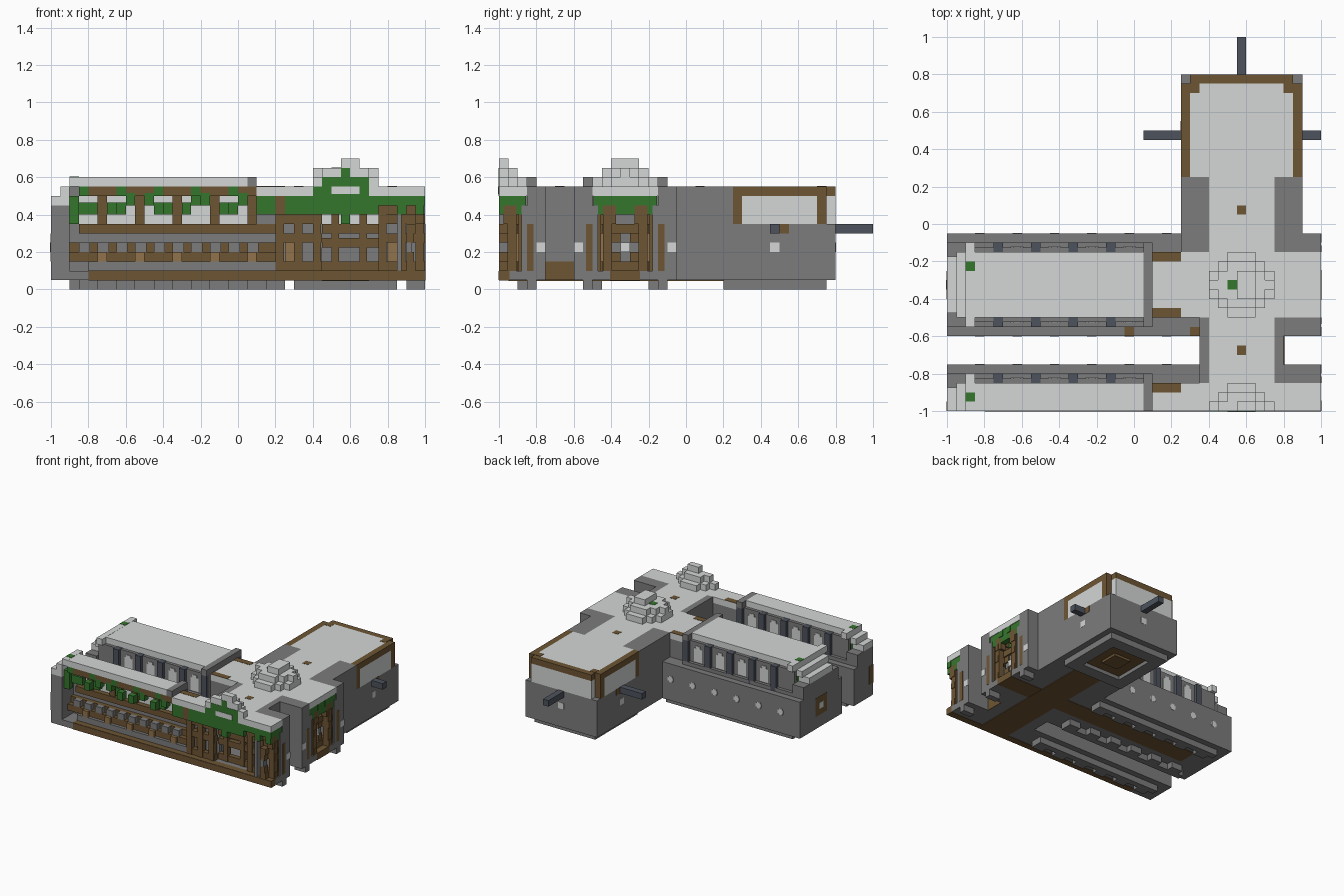
import bpy
import bmesh
import random
from mathutils import Matrix, Vector

random.seed(4)
UNIT = 0.05  # one block
FRONT_CUT = -20

cube = bpy.data.objects.get("Cube")
if cube:
    bpy.data.objects.remove(cube)


def material(name, colour):
    mat = bpy.data.materials.new(name)
    mat.use_nodes = True
    rgba = (*colour, 1)
    mat.diffuse_color = rgba
    mat.node_tree.nodes["Principled BSDF"].inputs["Base Color"].default_value = rgba
    return mat


LIGHT = material("pale stone", (.66, .68, .67))
GREY = material("grey stone", (.2, .2, .2))
BROWN = material("dark wood", (.155, .092, .034))
TAN = material("light wood", (.28, .17, .07))
SLATE = material("slate", (.075, .088, .11))
GREEN = material("leaf green", (.036, .18, .026))

parts = {}


def box(name, mat, x, y, z, cut=True):
    """Add a block, in block units, to the named part."""
    y = tuple(sorted(y))
    if cut:
        y = (max(y[0], FRONT_CUT), y[1])
    if y[1] > y[0]:
        parts.setdefault((name, mat), []).append((x, y, z))


def pair(name, mat, x, centre, span, z):
    """Add blocks mirrored about the centre line of a wing."""
    for side in (-1, 1):
        box(name, mat, x, (centre + side * span[0], centre + side * span[1]), z)


def across(name, mat, x, centre, half, z):
    box(name, mat, x, (centre - half, centre + half), z)


def disc(name, mat, x, centre, rows, z):
    """Stepped round layer, given half widths from its middle row outwards."""
    for row, half in enumerate(rows):
        for side in {-row, row}:
            across(name, mat, (x - half, x + half), centre + side, .5, z)


def wing(tag, c):
    # Floor, lower aisle walls and footings
    across(tag + "_floor", GREY, (-18, 20), c, 3.5, (1, 2))
    across(tag + "_floor_strip", BROWN, (-16, 20.04), c, 1.6, (.95, 2.05))
    pair(tag + "_aisle", GREY, (-18, 7), c, (3.5, 5.5), (1, 7))
    pair(tag + "_east_wall", GREY, (15, 20), c, (3.5, 5.5), (1, 11))
    for x in ((-18, 5), (18, 20)):
        pair(tag + "_footing", GREY, x, c, (3.5, 4.5), (0, 1))
    for x in range(-17, 4, 4):
        pair(tag + "_footing", GREY, (x, x + 2), c, (2.5, 3.5), (0, 1))
        pair(tag + "_porthole", LIGHT, (x + .2, x + .8), c, (5.5, 5.54), (4, 5))
        pair(tag + "_porthole", LIGHT, (x, x + 1), c, (5.5, 5.53), (4.2, 4.8))
    # Clerestory with slate posts and tall windows
    pair(tag + "_clerestory", GREY, (-18, 2), c, (3.5, 4), (7, 11))
    pair(tag + "_sill", GREY, (-18, 2), c, (4, 4.5), (7, 7.6))
    pair(tag + "_inner_lining", LIGHT, (-17, 2), c, (3.4, 3.5), (7, 10))
    for x in range(-15, 2, 4):
        pair(tag + "_slate_post", SLATE, (x, x + 1), c, (3.5, 4.5), (7, 11.05))
        pair(tag + "_inner_post", BROWN, (x, x + 1), c, (2.8, 3.4), (6, 11))
        if x < 1:
            pair(tag + "_window", LIGHT, (x + 1.8, x + 3.2), c, (4, 4.1), (7.8, 10))
            pair(tag + "_window", LIGHT, (x + 2.1, x + 2.9), c, (4, 4.1), (10, 10.4))
    across(tag + "_nave_roof", LIGHT, (-18, 1), c, 3.5, (11, 12))
    across(tag + "_gable_rib", GREY, (1, 2), c, 4.5, (11, 12))
    # Lower choir and crossing roof
    pair(tag + "_choir_wall", GREY, (2, 7), c, (2.5, 3.5), (7, 10))
    across(tag + "_choir_roof", LIGHT, (2, 20), c, 3.5, (10, 11))
    pair(tag + "_roof_beam", BROWN, (2, 5), c, (2.5, 3.5), (11, 11.04))
    # West front with stepped gable
    across(tag + "_west_front", GREY, (-20, -18), c, 5.5, (1, 7))
    across(tag + "_west_front", GREY, (-20, -18), c, 4.5, (7, 9))
    for step in range(2):
        across(tag + "_gable_step", LIGHT, (-20 + step, -18), c, 3 + step * .5, (9 + step, 10 + step))
    across(tag + "_gable_step", LIGHT, (-18, -17), c, 4.5, (11, 12.02))
    box(tag + "_roof_moss", GREEN, (-18, -17), (c + 1.5, c + 2.5), (12, 12.06))
    across(tag + "_rose_frame", BROWN, (-20.04, -20), c, 1.5, (3, 6))
    across(tag + "_rose_glass", LIGHT, (-20.08, -20.04), c, .5, (4, 5))
    # Stepped dome over the crossing
    disc(tag + "_dome", LIGHT, 11.5, c, (3.5, 3.5, 2.5, 1.5), (11, 12))
    disc(tag + "_dome", LIGHT, 11.5, c, (3.5, 2.5, 1.5), (12, 13))
    disc(tag + "_dome", LIGHT, 12, c, (1, 1), (13, 14))
    # Stepped seating inside the nave
    pair(tag + "_step", GREY, (-16, 4), c, (1.5, 3.5), (2, 3))
    pair(tag + "_bench", BROWN, (-18, 4), c, (2, 3.5), (3, 4))
    pair(tag + "_bench_back", BROWN, (-18, 4), c, (2.8, 3.5), (4, 5))
    pair(tag + "_rail", BROWN, (-17, 4), c, (2.6, 3.5), (6, 7))
    for x in range(-17, 3, 2):
        pair(tag + "_seat", GREY, (x, x + 1.2), c, (2, 2.8), (4, 5))
    for x in range(-15, 4, 4):
        pair(tag + "_stool", TAN, (x, x + 1), c, (1.5, 2), (3, 4))
    # Timber lattice either side of the crossing
    for start, end in ((4, 9), (15, 20)):
        for z in (2, 5, 7):
            pair(tag + "_lattice", BROWN, (start, end), c, (1.5, 2.3), (z, z + 1))
        for x in (start, start + 2, end - 1):
            pair(tag + "_lattice", BROWN, (x, x + .9), c, (1.4, 2.4), (2, 9))
        pair(tag + "_lattice_door", TAN, (start + 1, start + 2), c, (2.4, 2.9), (3, 6))
        pair(tag + "_screen", GREY, (start, end), c, (2.9, 3.5), (2, 9))
    for z in (2, 4.5, 6):
        pair(tag + "_crossing_rail", BROWN, (9, 15), c, (2.5, 3.3), (z, z + 1))
    for x in (10, 13):
        pair(tag + "_crossing_post", BROWN, (x, x + .8), c, (2.4, 3.2), (2, 8))
    # East end trellis with a small rose
    across(tag + "_east_screen", GREY, (17, 17.5), c, 1.4, (2, 8))
    for z in (2, 6):
        across(tag + "_east_trellis", BROWN, (18, 19), c, 2.5, (z, z + 1))
    for z in (3, 5):
        pair(tag + "_east_rose", BROWN, (18, 18.8), c, (.5, 1.5), (z, z + 1))
    across(tag + "_east_rose_wall", GREY, (18, 18.6), c, 1.5, (3, 6))
    across(tag + "_east_rose_glass", LIGHT, (18.6, 18.9), c, .5, (4, 5))
    pair(tag + "_east_post", BROWN, (19, 19.8), c, (2.6, 3.5), (2, 8))
    pair(tag + "_east_jamb", BROWN, (20, 20.04), c, (3.5, 4.2), (2, 7))
    across(tag + "_east_leaves", GREEN, (19, 19.9), c, 3.4, (9, 10))
    across(tag + "_east_leaves", GREEN, (19, 19.9), c, 1, (8, 9))
    pair(tag + "_east_leaves", GREEN, (19, 19.9), c, (2, 3), (8, 9))
    pair(tag + "_east_bracket", BROWN, (19, 19.9), c, (1, 2), (7, 9))
    # Hanging greenery and rafters
    pair(tag + "_west_vine", GREEN, (-18, -17), c, (1, 2), (7, 10))
    for x in range(-17, 2):
        low = random.choice((8, 8, 9, 9))
        near = random.choice((.5, 1.5))
        if x % 4 != 1:
            pair(tag + "_garland", GREEN, (x, x + 1), c, (near, near + 1), (low, low + 1.3))
        pair(tag + "_rafter", GREEN if x % 4 == 3 else BROWN, (x, x + 1), c, (.5, 2.5), (10, 11))
    for x in range(2, 20):
        if x == 4:
            pair(tag + "_choir_post", BROWN, (x, x + 1), c, (.5, 1.3), (8, 10))
        elif x < 8 or x > 14:
            low = 8 if x < 8 or x == 17 else 9
            pair(tag + "_garland", GREEN, (x, x + 1), c, (.5, 1.3), (low, 10))
    pair(tag + "_crossing_arch", GREEN, (8, 15), c, (.5, 1.4), (8, 10))
    pair(tag + "_crossing_arch", GREEN, (11, 12), c, (.5, 1.4), (7, 8))
    pair(tag + "_east_beam", BROWN, (14, 19), c, (1.3, 2.3), (8, 9))


wing("front_wing", -20.5)
wing("middle_wing", -6.5)

# Painted leaves and floor edge where the front is cut open
face = (FRONT_CUT - .05, FRONT_CUT)
box("front_floor_edge", BROWN, (-16, 20), face, (1, 2), False)
for x, z in (((8, 14), (10, 11)), ((9, 14), (11, 12)), ((11, 12), (12, 13))):
    box("dome_leaves", GREEN, x, face, z, False)
box("dome_arch", LIGHT, (10, 13), (FRONT_CUT - .1, FRONT_CUT - .05), (10.2, 11), False)
box("middle_dome_moss", GREEN, (10, 11), (-7, -6), (13, 13.04))

# Link between the two wings
link = (-17, -10)
for x in (7, 15):
    box("link_wall", GREY, (x, x + 1), link, (1, 11))
box("link_floor", GREY, (8, 15), link, (1, 2))
box("link_roof", LIGHT, (8, 15), link, (10, 11))
box("link_plinth", BROWN, (16, 16.1), (-15, -12), (1, 3))
for y in (-14, 1):
    box("roof_hatch", BROWN, (11, 12), (y, y + 1), (11, 11.04))
for x in (-1, 6):
    box("aisle_hatch", BROWN, (x, x + 1), (-12, -11), (7, 7.04))

# Back wing: stone base and passage
box("back_base", GREY, (5, 18), (-3, 16), (1, 7))
box("passage_roof", LIGHT, (8, 15), (-3, 5), (7, 11))
for x in (5, 15):
    box("passage_side", GREY, (x, x + 3), (-3, 5), (7, 11))

# Pale upper hall
box("hall", LIGHT, (6, 17), (5, 15), (7, 11))
box("hall_back", LIGHT, (6, 17), (15, 16), (7, 10))
box("hall_back_rail", BROWN, (6, 17), (15, 16), (10, 11))
for x, inner in ((5, 6), (17, 16)):
    box("hall_side", LIGHT, (x, x + 1), (6, 14), (7, 10))
    box("hall_side_rail", BROWN, (x, x + 1), (5, 15), (10, 11))
    box("hall_corner", BROWN, (inner, inner + 1), (14, 15), (11, 11.04))
    for y in (5, 14):
        box("hall_post", BROWN, (x, x + 1), (y, y + 1), (7, 10))

# Slate beams and small openings on the outside of the base
box("left_beam", SLATE, (18, 20), (9, 10), (6, 7))
box("right_beam", SLATE, (1, 5), (9, 10), (6, 7))
box("back_beam", SLATE, (11, 12), (16, 20), (6, 7))
for x in (4.96, 18):
    box("base_hatch", BROWN, (x, x + .04), (10, 11), (6, 7))
    box("base_porthole", LIGHT, (x, x + .04), (9, 10), (4, 5))
box("back_porthole", LIGHT, (11, 12), (16, 16.04), (4, 5))
for y in (-16, -12, -2):
    box("east_porthole", LIGHT, (20, 20.04), (y, y + 1), (4, 5))

# Footing frame and timber underside
for x in (6, 15):
    box("footing_frame", GREY, (x, x + 2), (4, 15), (0, 1))
for y in (4, 13):
    box("footing_frame", GREY, (8, 15), (y, y + 2), (0, 1))
box("underside_panel", BROWN, (8, 15), (6, 13), (.6, 1))
box("underside_panel", BROWN, (10, 13), (8, 11), (.2, .6))
box("underside_strip", BROWN, (9, 14), (-19, 4), (.9, 1))

# Turn the gathered blocks into objects
for (name, mat), blocks in parts.items():
    bm = bmesh.new()
    for block in blocks:
        low, high = (Vector(corner) * UNIT for corner in zip(*block))
        bmesh.ops.create_cube(bm, size=1, matrix=Matrix.LocRotScale(
            (low + high) / 2, None, high - low))
    mesh = bpy.data.meshes.new(name)
    bm.to_mesh(mesh)
    bm.free()
    mesh.materials.append(mat)
    bpy.context.collection.objects.link(bpy.data.objects.new(name, mesh))
